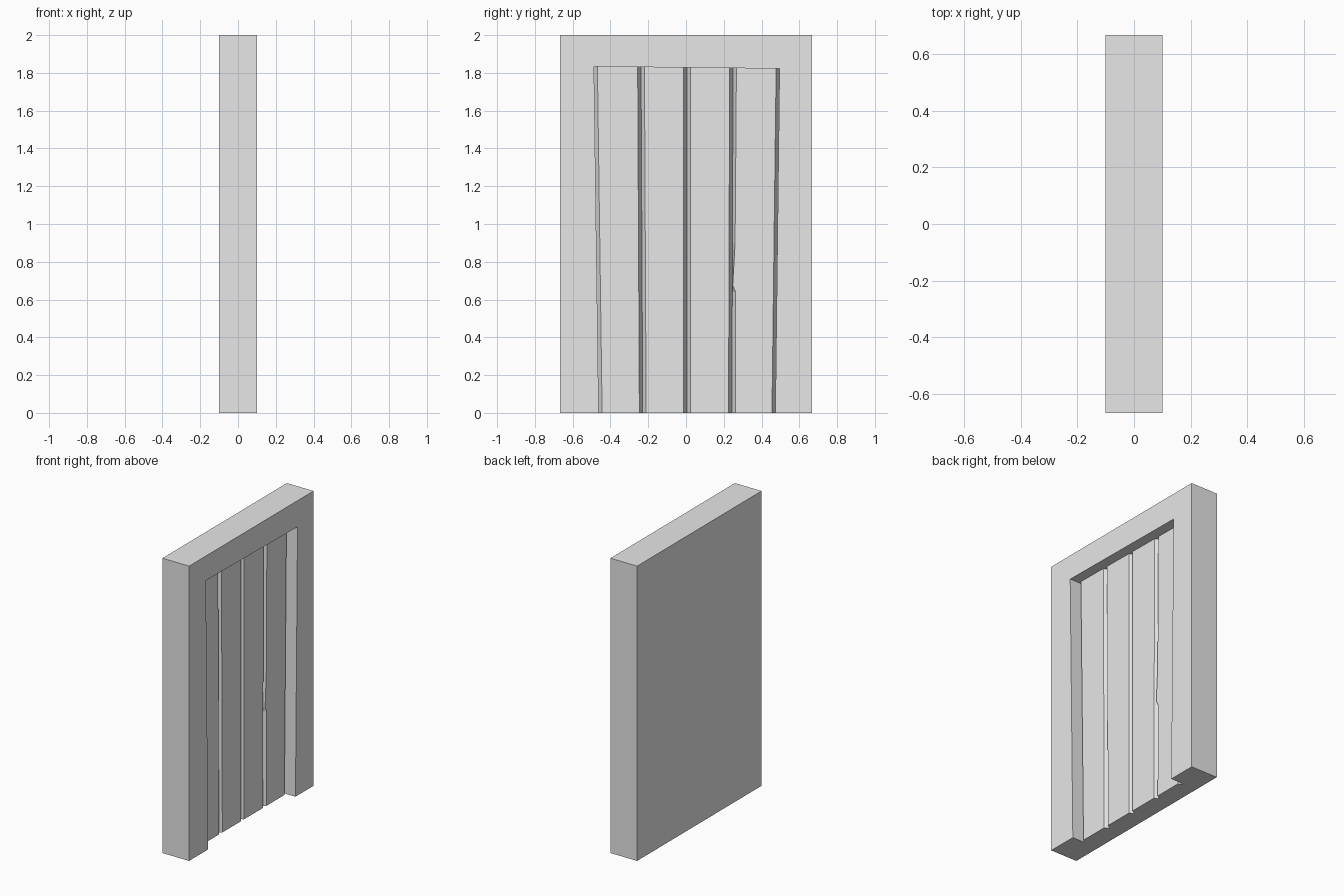
import bpy, bmesh

cube = bpy.data.objects.get("Cube")
if cube:
    bpy.data.objects.remove(cube, do_unlink=True)

grey = bpy.data.materials.new("plain_grey")
grey.use_nodes = True
grey.diffuse_color = (0.8, 0.8, 0.8, 1)
grey.node_tree.nodes["Principled BSDF"].inputs["Base Color"].default_value = (0.8, 0.8, 0.8, 1)

HALF_X, HALF_Y, HEIGHT = 0.1, 0.667, 2.0
FLOOR_X, PLANK_X = 0.0, 0.03      # bottom of the recess, face of the planks


def loft(name, rings):
    """Skin a closed solid over a list of equal-sized rings of points."""
    bm = bmesh.new()
    rows = [[bm.verts.new(p) for p in ring] for ring in rings]
    n = len(rows[0])
    for a, b in zip(rows, rows[1:]):
        for i in range(n):
            j = (i + 1) % n
            bm.faces.new((a[i], a[j], b[j], b[i]))
    bm.faces.new(rows[0])
    bm.faces.new(rows[-1])
    bmesh.ops.recalc_face_normals(bm, faces=bm.faces)
    mesh = bpy.data.meshes.new(name)
    bm.to_mesh(mesh)
    bm.free()
    mesh.materials.append(grey)
    obj = bpy.data.objects.new(name, mesh)
    bpy.context.collection.objects.link(obj)
    return obj


def ceiling(y):
    """Slightly sloping top edge of the recess."""
    return 1.828 - 0.011 * y


def along(pair, t):
    return pair[0] + (pair[1] - pair[0]) * t


# Groove bottoms as (y at the ground, y at the top)
joints = [(-0.462, -0.487), (-0.229, -0.238), (0.005, 0.005), (0.243, 0.249), (0.473, 0.495)]

# Door slab with a tapering recess cut in its right side
slab = loft("door_slab", [[(x, -HALF_Y, z), (x, HALF_Y, z), (x, HALF_Y, z + HEIGHT), (x, -HALF_Y, z + HEIGHT)]
                          for x, z in ((-HALF_X, 0), (HALF_X, 0))])
low, first, last = -0.1, joints[0], joints[-1]
t_low = low / 1.83
cutter = loft("recess_cutter", [[(x, along(first, t_low), low), (x, along(last, t_low), low),
                                 (x, last[1], ceiling(last[1])), (x, first[1], ceiling(first[1]))]
                                for x in (FLOOR_X, 0.2)])
cutter.hide_render = True
cutter.hide_viewport = True
cut = slab.modifiers.new("recess", "BOOLEAN")
cut.operation = "DIFFERENCE"
cut.solver = "EXACT"
cut.object = cutter

# Planks with bevelled long edges; the last has a chip in its edge
BEVEL = 0.018
chip = {0.0: 0.0, 0.64: 0.0, 0.675: -0.016, 0.9: -0.004, 1.83: 0.0}
for k in range(4):
    levels = chip if k == 3 else {0.0: 0.0, 1.83: 0.0}
    rings = []
    for z, dent in levels.items():
        t = z / 1.83
        y0, y1 = along(joints[k], t), along(joints[k + 1], t)
        ring = [(FLOOR_X, y0), (PLANK_X, y0 + BEVEL + dent), (PLANK_X, y1 - BEVEL), (FLOOR_X, y1)]
        rings.append([(x, y, ceiling(y) if z == 1.83 else z) for x, y in ring])
    loft("plank_%d" % (k + 1), rings)
